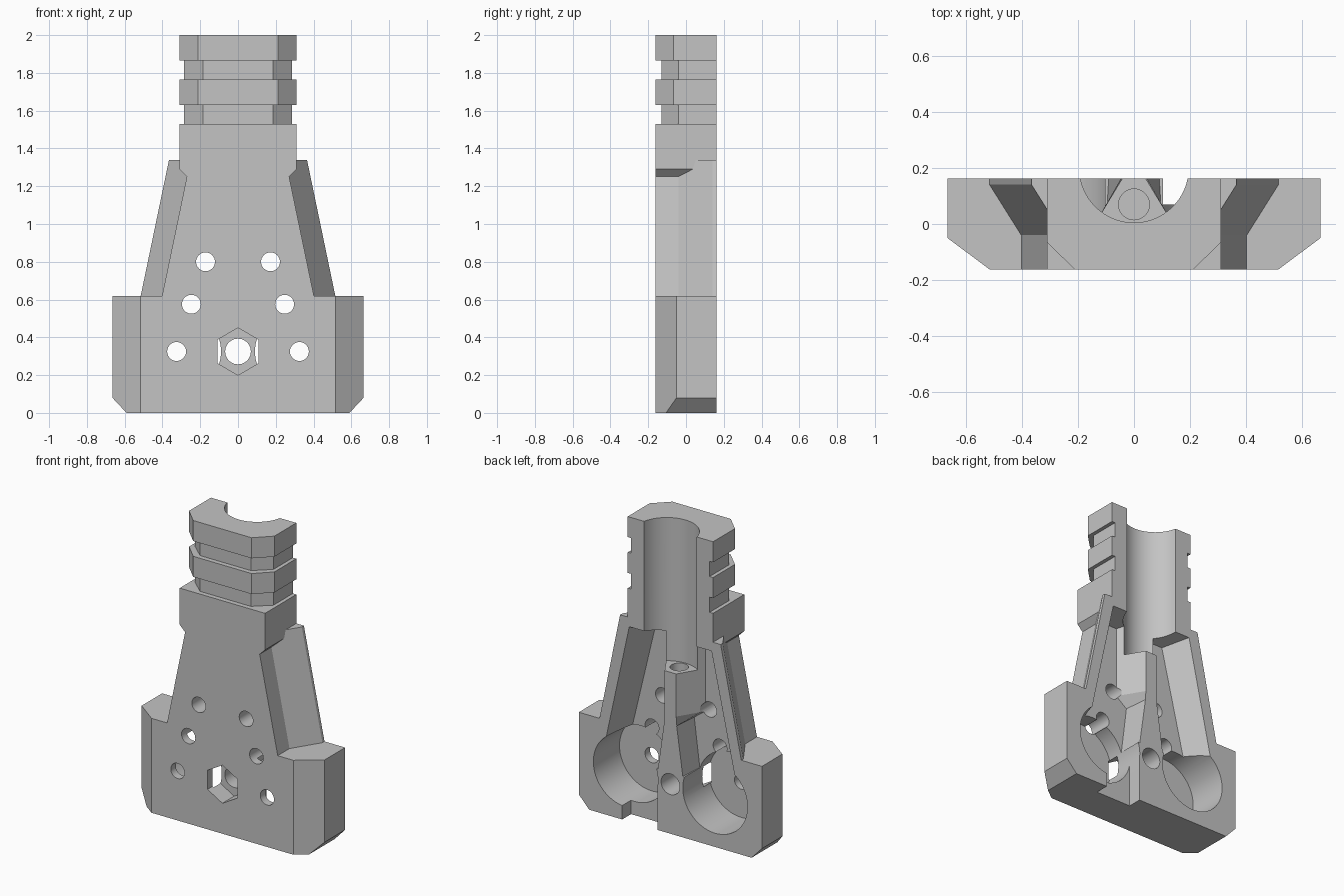
import bpy, bmesh, math
from mathutils import Vector

cube = bpy.data.objects.get("Cube")
if cube:
    bpy.data.objects.remove(cube, do_unlink=True)

grey = bpy.data.materials.new("plain grey")
grey.use_nodes = True
colour = (0.55, 0.55, 0.55, 1)
grey.diffuse_color = colour
grey.node_tree.nodes["Principled BSDF"].inputs["Base Color"].default_value = colour

BACK, FRONT = 0.162, -0.162


def loft(name, loop_a, loop_b):
    """Solid between two loops with the same number of points."""
    bm = bmesh.new()
    a = [bm.verts.new(p) for p in loop_a]
    b = [bm.verts.new(p) for p in loop_b]
    bm.faces.new(a)
    bm.faces.new(b)
    n = len(a)
    for i in range(n):
        j = (i + 1) % n
        bm.faces.new((a[i], a[j], b[j], b[i]))
    bmesh.ops.recalc_face_normals(bm, faces=bm.faces)
    mesh = bpy.data.meshes.new(name)
    bm.to_mesh(mesh)
    bm.free()
    mesh.materials.append(grey)
    obj = bpy.data.objects.new(name, mesh)
    bpy.context.collection.objects.link(obj)
    return obj


def mirrored(half):
    return half + [(-x, v) for x, v in reversed(half)]


def at_z(points, z):
    return [(x, y, z) for x, y in points]


def at_y(points, y):
    return [(x, y, z) for x, z in points]


def upright(name, points, z0, z1):
    return loft(name, at_z(points, z0), at_z(points, z1))


def across(name, points, y0, y1):
    return loft(name, at_y(points, y0), at_y(points, y1))


def disc(cx, cy, r, sides=48, turn=0.0):
    return [(cx + r * math.cos(turn + math.tau * i / sides),
             cy + r * math.sin(turn + math.tau * i / sides)) for i in range(sides)]


def combine(target, tool, operation):
    mod = target.modifiers.new(operation.lower(), 'BOOLEAN')
    mod.operation = operation
    mod.solver = 'EXACT'
    mod.object = tool
    bpy.context.view_layer.objects.active = target
    bpy.ops.object.modifier_apply(modifier=mod.name)
    bpy.data.objects.remove(tool, do_unlink=True)


# Base block: chamfered front corners and chamfered lower corners
body = upright("clamp_body", mirrored([(0.515, FRONT), (0.665, -0.05), (0.665, BACK)]), -0.1, 0.62)
combine(body, across("base_outline", mirrored([(0.59, 0), (0.665, 0.08), (0.665, 0.8)]), -0.3, 0.3),
        'INTERSECT')


# Tapered middle with slanted flanks
def taper_loop(z):
    s = 0.208 * (0.62 - z)
    return at_z(mirrored([(0.402 + s, FRONT), (0.402 + s, -0.04),
                          (0.515 + s, 0.14), (0.515 + s, BACK)]), z)


combine(body, loft("taper", taper_loop(0.5), taper_loop(1.34)), 'UNION')

# Neck with grooves and two collars
combine(body, across("neck", mirrored([(0.27, 1.25), (0.31, 1.29), (0.31, 1.53)]), FRONT, BACK), 'UNION')
core = mirrored([(0.185, -0.13), (0.285, -0.04), (0.285, BACK)])
collar = mirrored([(0.212, FRONT), (0.31, -0.065), (0.31, BACK)])
combine(body, upright("neck_core", core, 1.45, 1.95), 'UNION')
for z0, z1 in ((1.63, 1.765), (1.865, 2.0)):
    combine(body, upright("collar", collar, z0, z1), 'UNION')

# Half-round bore down the back and the small socket under it
combine(body, upright("bore", disc(0, 0.2, 0.195, 64), 1.06, 2.1), 'DIFFERENCE')
combine(body, upright("socket", disc(0, 0.07, 0.055), 0.85, 1.15), 'DIFFERENCE')

# Channels, round pockets and screw holes on both sides
opening = [(0.30, 1.28), (0.47, 0.5), (0.3, 0.4), (0.09, 0.4), (0.045, 0.72), (0.04, 0.78), (0.04, 1.28)]
floor = [(0.22, 1.25), (0.40, 0.5), (0.3, 0.4), (0.1, 0.4), (0.06, 0.72), (0.14, 0.78), (0.14, 1.25)]
for side in (1, -1):
    def flip(points):
        return [(side * x, z) for x, z in points]

    combine(body, loft("channel", at_y(flip(opening), BACK + 0.003), at_y(flip(floor), 0)), 'DIFFERENCE')
    combine(body, across("pocket", flip(disc(0.325, 0.325, 0.235, 64)), -0.11, 0.3), 'DIFFERENCE')
    for x, z in ((0.172, 0.80), (0.247, 0.575), (0.325, 0.325)):
        combine(body, across("screw_hole", flip(disc(x, z, 0.05, 32)), -0.3, 0.3), 'DIFFERENCE')

# Exit slot on one side, nut recess and centre bolt hole
combine(body, across("exit_slot", [(0.093, -0.1), (0.35, -0.1), (0.35, 0.3), (0.093, 0.3)], 0.07, 0.3),
        'DIFFERENCE')
combine(body, across("nut_recess", disc(0, 0.325, 0.125, 6, math.pi / 6), -0.3, -0.04), 'DIFFERENCE')
combine(body, across("bolt_hole", disc(0, 0.325, 0.068, 40), -0.3, 0.3), 'DIFFERENCE')

# Smooth curved walls, sharp edges elsewhere
bpy.ops.object.select_all(action='DESELECT')
body.select_set(True)
bpy.context.view_layer.objects.active = body
bpy.ops.object.shade_smooth_by_angle(angle=math.radians(20))
